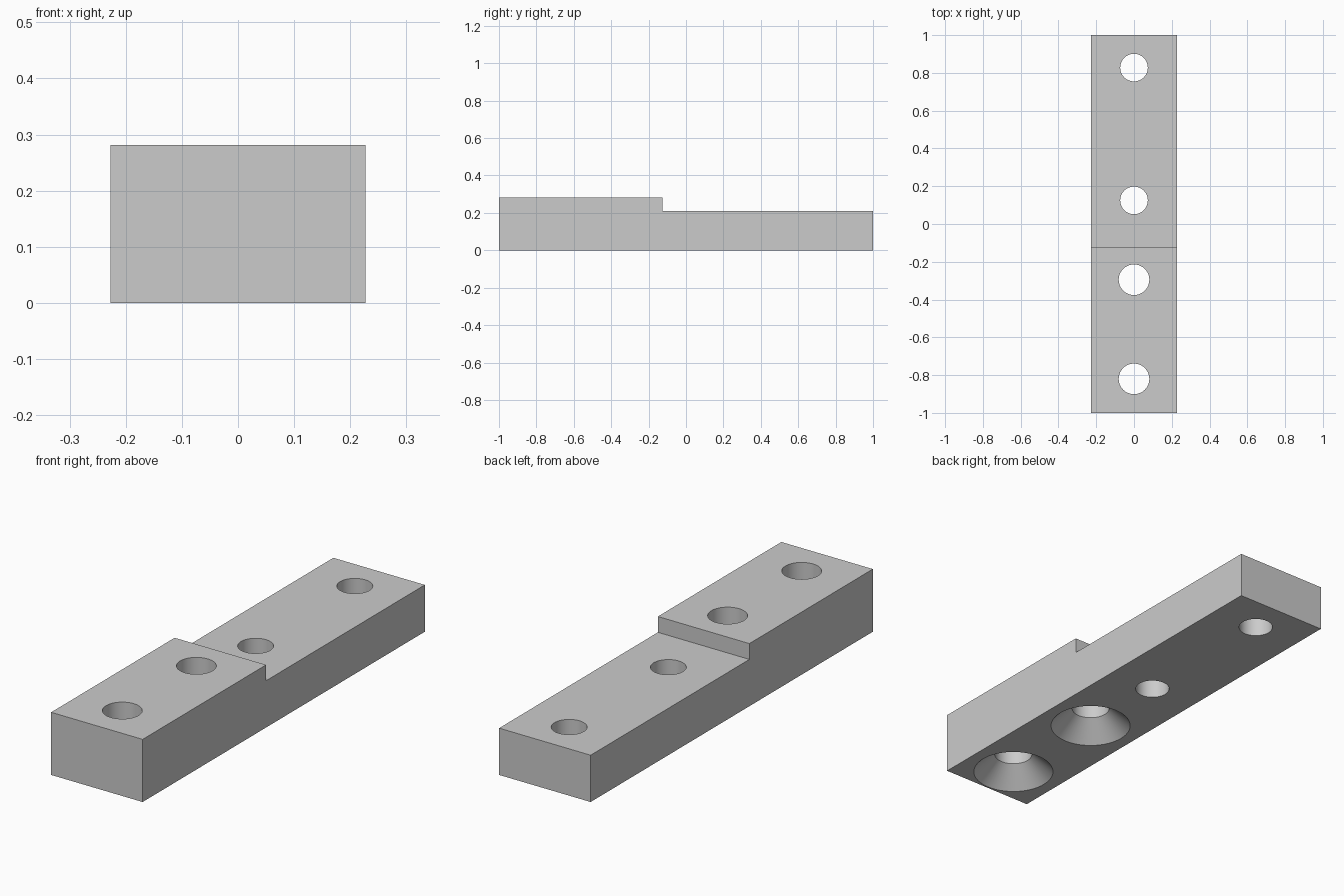
import bpy
import bmesh
from math import radians
from mathutils import Matrix, Vector

cube = bpy.data.objects.get("Cube")
if cube:
    bpy.data.objects.remove(cube, do_unlink=True)

HALF_WIDTH = 0.227
HIGH, LOW, STEP_Y = 0.281, 0.21, -0.125
SINK_RADIUS, SINK_DEPTH = 0.173, 0.087
SEGMENTS = 64

grey = bpy.data.materials.new("plain_grey")
grey.use_nodes = True
colour = (0.6, 0.6, 0.6, 1)
grey.diffuse_color = colour
grey.node_tree.nodes["Principled BSDF"].inputs["Base Color"].default_value = colour


def make_object(name, bm):
    bmesh.ops.recalc_face_normals(bm, faces=bm.faces)
    mesh = bpy.data.meshes.new(name)
    bm.to_mesh(mesh)
    bm.free()
    mesh.materials.append(grey)
    obj = bpy.data.objects.new(name, mesh)
    bpy.context.collection.objects.link(obj)
    return obj


def extrude_profile(name, profile):
    """Extrude a (y, z) outline across the full width."""
    bm = bmesh.new()
    face = bm.faces.new([bm.verts.new((-HALF_WIDTH, y, z)) for y, z in profile])
    new = bmesh.ops.extrude_face_region(bm, geom=[face])["geom"]
    verts = [v for v in new if isinstance(v, bmesh.types.BMVert)]
    bmesh.ops.translate(bm, verts=verts, vec=(2 * HALF_WIDTH, 0, 0))
    return make_object(name, bm)


def add_cone(bm, y, bottom_z, top_z, r_bottom, r_top):
    bmesh.ops.create_cone(
        bm, cap_ends=True, segments=SEGMENTS, radius1=r_bottom, radius2=r_top,
        depth=top_z - bottom_z,
        matrix=Matrix.Translation(Vector((0, y, (bottom_z + top_z) / 2))))


def drill(target, y, radius, sunk):
    """Cut a through hole, with an optional countersink in the underside."""
    cuts = [(-0.1, 0.4, radius, radius)]
    if sunk:
        # Extend the cone below the underside at the same slope
        slope = (SINK_RADIUS - radius) / SINK_DEPTH
        cuts.append((-0.05, SINK_DEPTH, SINK_RADIUS + 0.05 * slope, radius))
    for cut in cuts:
        bm = bmesh.new()
        add_cone(bm, y, *cut)
        cutter = make_object("hole_cutter", bm)
        cutter.hide_render = True
        mod = target.modifiers.new("hole", "BOOLEAN")
        mod.operation = "DIFFERENCE"
        mod.solver = "EXACT"
        mod.object = cutter
        bpy.context.view_layer.objects.active = target
        bpy.ops.object.modifier_apply(modifier=mod.name)
        bpy.data.objects.remove(cutter, do_unlink=True)


# Stepped bar
bar = extrude_profile("stepped_bar", [
    (-1, 0), (1, 0), (1, LOW), (STEP_Y, LOW), (STEP_Y, HIGH), (-1, HIGH)])

# Plain holes in the low half, countersunk holes in the high half
for y in (0.828, 0.125):
    drill(bar, y, 0.073, False)
for y in (-0.295, -0.82):
    drill(bar, y, 0.081, True)

# Smooth hole walls, sharp corners
bpy.ops.object.select_all(action="DESELECT")
bar.select_set(True)
bpy.context.view_layer.objects.active = bar
bpy.ops.object.shade_smooth_by_angle(angle=radians(30))
